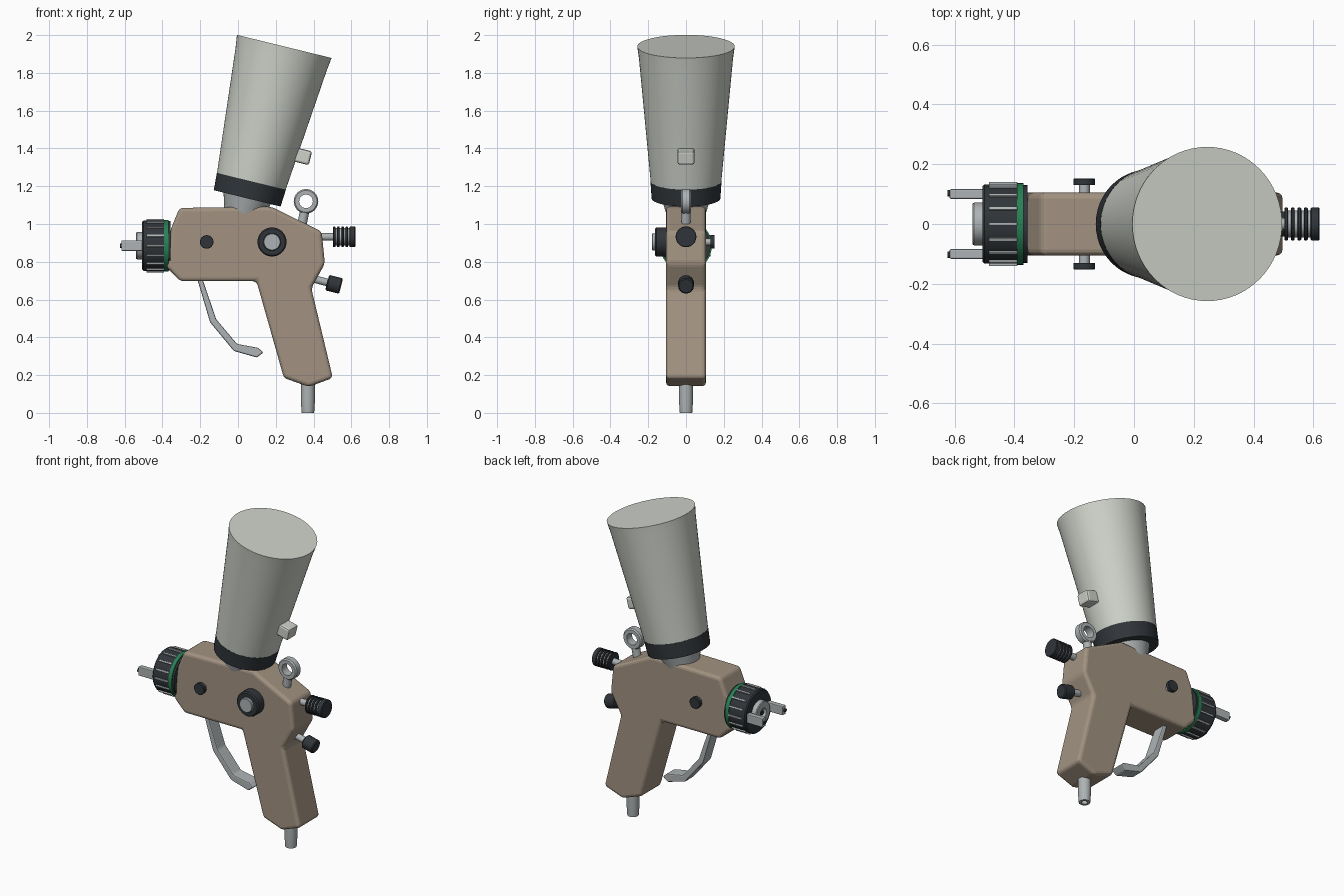
import bpy, bmesh, math
from mathutils import Vector, Matrix

if "Cube" in bpy.data.objects:
    bpy.data.objects.remove(bpy.data.objects["Cube"])


def material(name, rgb):
    m = bpy.data.materials.new(name)
    m.diffuse_color = (*rgb, 1)
    m.use_nodes = True
    m.node_tree.nodes["Principled BSDF"].inputs["Base Color"].default_value = m.diffuse_color
    return m


BROWN = material("brown_body", (0.36, 0.29, 0.22))
CUP = material("cup_plastic", (0.62, 0.65, 0.59))
DARK = material("dark_rubber", (0.03, 0.036, 0.042))
GREEN = material("green_band", (0.02, 0.22, 0.09))
METAL = material("metal", (0.42, 0.45, 0.46))


def finish(name, bm, mat, bevel=0, segments=2):
    bmesh.ops.recalc_face_normals(bm, faces=bm.faces)
    me = bpy.data.meshes.new(name)
    bm.to_mesh(me)
    bm.free()
    ob = bpy.data.objects.new(name, me)
    bpy.context.collection.objects.link(ob)
    me.materials.append(mat)
    if bevel:
        b = ob.modifiers.new("bevel", 'BEVEL')
        b.width, b.segments, b.limit_method = bevel, segments, 'ANGLE'
        b.angle_limit = math.radians(20)
    else:
        bpy.ops.object.select_all(action='DESELECT')
        bpy.context.view_layer.objects.active = ob
        ob.select_set(True)
        bpy.ops.object.shade_smooth_by_angle(angle=math.radians(30))
    return ob


def lathe(name, profile, origin, axis, mat, segs=32, closed=False):
    """Spin (radius, distance) pairs around an axis; ends are capped unless closed."""
    bm = bmesh.new()
    rot = Vector(axis).to_track_quat('Z', 'Y').to_matrix().to_4x4()
    mtx = Matrix.Translation(origin) @ rot
    rings = []
    for r, t in profile:
        rings.append([bm.verts.new(mtx @ Vector((r * math.cos(a), r * math.sin(a), t)))
                      for a in (2 * math.pi * i / segs for i in range(segs))])
    pairs = list(zip(rings, rings[1:]))
    if closed:
        pairs.append((rings[-1], rings[0]))
    for a, b in pairs:
        for i in range(segs):
            j = (i + 1) % segs
            bm.faces.new((a[i], a[j], b[j], b[i]))
    if not closed:
        bm.faces.new(rings[0])
        bm.faces.new(rings[-1])
    return finish(name, bm, mat)


def slab(name, outline, half, mat, bevel, segments=2):
    """Extrude an x-z outline symmetrically along y."""
    bm = bmesh.new()
    f = bm.faces.new([bm.verts.new((x, -half, z)) for x, z in outline])
    ext = bmesh.ops.extrude_face_region(bm, geom=[f])
    bmesh.ops.translate(bm, vec=(0, 2 * half, 0),
                        verts=[v for v in ext['geom'] if isinstance(v, bmesh.types.BMVert)])
    return finish(name, bm, mat, bevel, segments)


def box(name, centre, size, mat, bevel, rot=None):
    bm = bmesh.new()
    bmesh.ops.create_cube(bm, size=1)
    m = Matrix.Translation(centre) @ (rot or Matrix()) @ Matrix.Diagonal((*size, 1))
    bmesh.ops.transform(bm, matrix=m, verts=bm.verts)
    return finish(name, bm, mat, bevel)


# Pistol body with slanted grip
slab("gun_body", [(-0.31, 1.085), (0.175, 1.092), (0.443, 0.96), (0.46, 0.79), (0.388, 0.66),
                  (0.502, 0.185), (0.375, 0.138), (0.243, 0.185), (0.098, 0.697),
                  (-0.305, 0.697), (-0.378, 0.77), (-0.355, 0.975)], 0.105, BROWN, 0.02, 3)

# Trigger
slab("trigger", [(-0.225, 0.74), (-0.185, 0.70), (-0.115, 0.495), (-0.005, 0.365), (0.105, 0.345),
                 (0.135, 0.32), (0.10, 0.293), (-0.022, 0.328), (-0.148, 0.48)], 0.042, METAL, 0.007)

# Tilted paint cup, collar and neck share one axis
tilt = math.atan2(0.237, 0.971)
axis = Vector((math.sin(tilt), 0, math.cos(tilt)))
base = Vector((0.07, 0, 1.223))
lathe("paint_cup", [(0.186, -0.01), (0.249, 0.672), (0.258, 0.738)], base, axis, CUP, 64)
lathe("cup_collar", [(0.182, -0.09), (0.188, 0.003)], base, axis, DARK, 48)
lathe("cup_neck", [(0.10, -0.19), (0.13, -0.085)], base, axis, METAL, 48)
box("cup_tab", (0.342, 0, 1.358), (0.085, 0.09, 0.075), CUP, 0.012, Matrix.Rotation(tilt, 4, 'Y'))

# Hanging eyelet
lathe("eyelet_ring", [(0.036, -0.026), (0.058, -0.026), (0.065, -0.018), (0.065, 0.018),
                      (0.058, 0.026), (0.036, 0.026)], (0.36, 0, 1.12), (0, 1, 0), METAL, 32, True)
lathe("eyelet_stem", [(0.025, 0), (0.025, 0.085)], (0.336, 0, 0.985), (0.2, 0, 1), METAL, 20)

# Ribbed rear adjuster
X = (1, 0, 0)
lathe("rear_adjuster_stem", [(0.02, 0), (0.02, 0.12)], (0.42, 0, 0.932), X, METAL, 20)
lathe("rear_adjuster_core", [(0.046, 0), (0.046, 0.1)], (0.508, 0, 0.932), X, METAL, 28)
for i in range(5):
    w = 0.03 if i == 4 else 0.013
    lathe(f"rear_adjuster_rib_{i + 1}", [(0.052, 0), (0.055, 0.003), (0.055, w - 0.003), (0.052, w)],
          (0.503 + 0.022 * i, 0, 0.932), X, DARK, 28)

# Lower rear knob, angled down
low = Vector((0.97, 0, -0.25))
lathe("lower_knob_stem", [(0.02, 0), (0.02, 0.1)], (0.39, 0, 0.712), low, METAL, 20)
lathe("lower_knob", [(0.036, 0), (0.042, 0.006), (0.042, 0.07), (0.036, 0.076)],
      (0.472, 0, 0.69), low, DARK, 24)

# Hollow air inlet under the grip
lathe("air_inlet", [(0.018, 0.10), (0.018, 0), (0.033, 0), (0.037, 0.06), (0.037, 0.19)],
      (0.37, 0, 0), (0, 0, 1), METAL, 28)

# Side control knob
lathe("side_knob", [(0.077, 0), (0.077, 0.055), (0.07, 0.063), (0.046, 0.063), (0.046, 0.05)],
      (0.18, -0.102, 0.905), (0, -1, 0), DARK, 36)
lathe("side_knob_centre", [(0.045, 0), (0.045, 0.075), (0.042, 0.079)],
      (0.18, -0.102, 0.905), (0, -1, 0), METAL, 32)

# Trigger pivot pins on both sides
for side, s in (("left", -1), ("right", 1)):
    lathe(f"pivot_pin_{side}", [(0.018, 0), (0.018, 0.04)],
          (-0.166, s * 0.095, 0.905), (0, s, 0), METAL, 20)
    lathe(f"pivot_cap_{side}", [(0.036, 0), (0.036, 0.02), (0.034, 0.022)],
          (-0.166, s * 0.13, 0.905), (0, s, 0), DARK, 24)

# Nozzle: back ring, green band, ribbed cap
NZ = 0.885
B = (-1, 0, 0)
lathe("nozzle_back_ring", [(0.13, 0), (0.13, 0.03)], (-0.357, 0, NZ), B, DARK, 48)
lathe("nozzle_green_band", [(0.137, 0), (0.137, 0.022)], (-0.369, 0, NZ), B, GREEN, 48)
lathe("nozzle_cap", [(0.133, 0), (0.133, 0.11), (0.127, 0.117)], (-0.39, 0, NZ), B, DARK, 48)
for i in range(16):
    r = Matrix.Rotation(i * math.pi / 8, 4, 'X')
    box(f"nozzle_rib_{i + 1}", Vector((-0.438, 0, NZ)) + r @ Vector((0, 0, 0.13)),
        (0.095, 0.011, 0.022), METAL, 0.002, r)

# Air cap face, spray tip and horns
lathe("air_cap", [(0.072, 0), (0.072, 0.045), (0.068, 0.05), (0.03, 0.05), (0.024, 0.03)],
      (-0.49, 0, NZ), B, METAL, 36)
lathe("spray_tip", [(0.013, 0), (0.013, 0.03)], (-0.505, 0, NZ), B, DARK, 20)
for side, s in (("left", -1), ("right", 1)):
    box(f"air_horn_{side}", (-0.558, s * 0.1, NZ), (0.118, 0.033, 0.056), METAL, 0.005)
    lathe(f"horn_jet_{side}", [(0.011, 0), (0.011, 0.02)], (-0.605, s * 0.103, NZ), B, DARK, 16)
